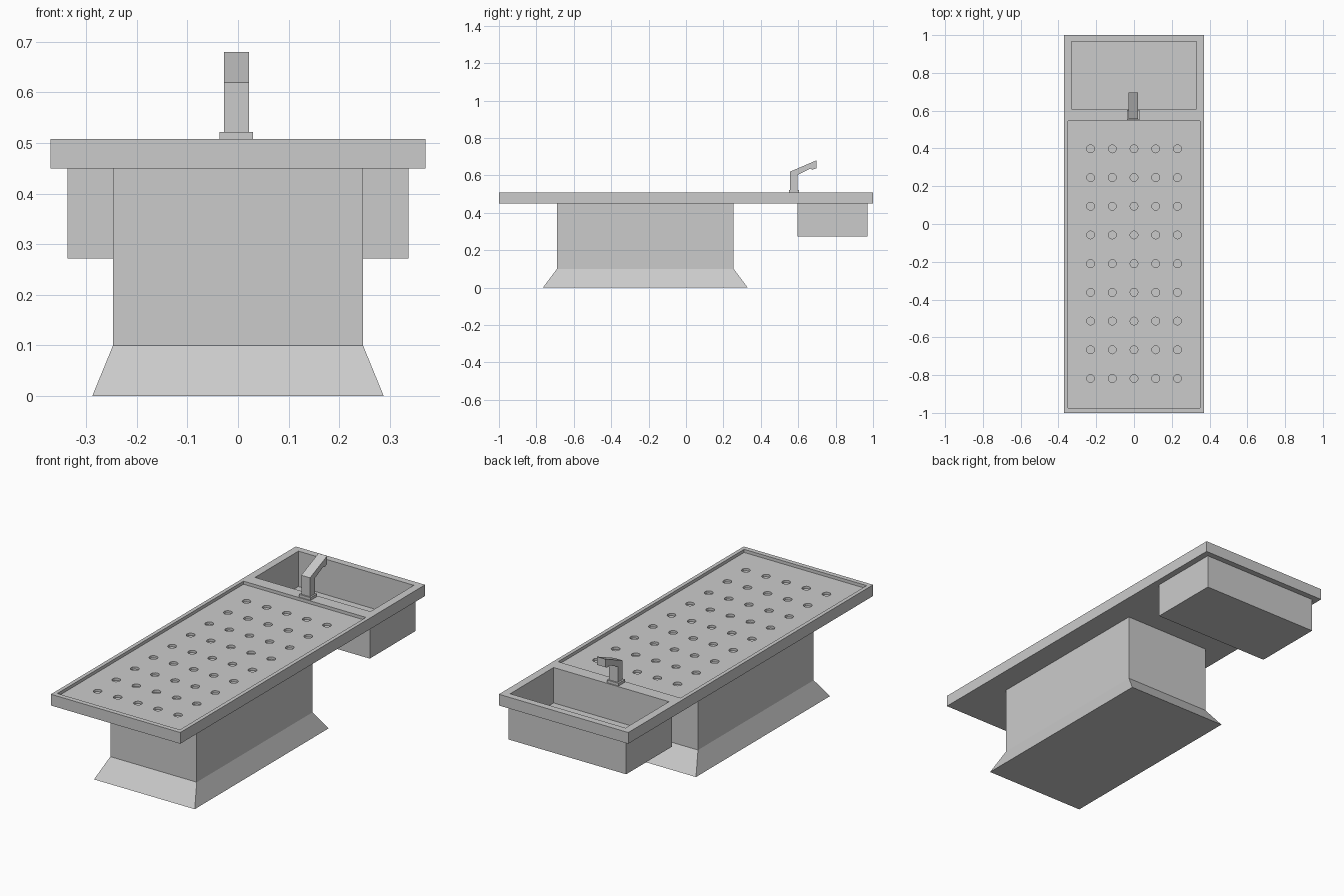
import bpy
import bmesh

cube = bpy.data.objects.get("Cube")
if cube:
    bpy.data.objects.remove(cube, do_unlink=True)

steel = bpy.data.materials.new("grey steel")
steel.use_nodes = True
GREY = (0.6, 0.6, 0.6, 1)
steel.diffuse_color = GREY
steel.node_tree.nodes["Principled BSDF"].inputs["Base Color"].default_value = GREY


def finish(name, bm):
    bmesh.ops.recalc_face_normals(bm, faces=bm.faces)
    mesh = bpy.data.meshes.new(name)
    bm.to_mesh(mesh)
    bm.free()
    mesh.materials.append(steel)
    obj = bpy.data.objects.new(name, mesh)
    bpy.context.collection.objects.link(obj)
    return obj


def box(name, x, y, z, flare_x=0, flare_y=0):
    """Box from (min, max) ranges; the flare widens its bottom."""
    bm = bmesh.new()
    bmesh.ops.create_cube(bm, size=1)
    for v in bm.verts:
        sx, sy = (1 if c > 0 else -1 for c in v.co.xy)
        low = v.co.z < 0
        v.co.x = x[sx > 0] + sx * flare_x * low
        v.co.y = y[sy > 0] + sy * flare_y * low
        v.co.z = z[not low]
    return finish(name, bm)


def carve(obj, cutter):
    """Cut one shape out of another, then discard the cutter."""
    cutter.hide_render = True
    mod = obj.modifiers.new("cut", "BOOLEAN")
    mod.operation = "DIFFERENCE"
    mod.solver = "EXACT"
    mod.object = cutter
    bpy.context.view_layer.objects.active = obj
    bpy.ops.object.modifier_apply(modifier=mod.name)
    bpy.data.objects.remove(cutter, do_unlink=True)


TOP, UNDER, TRAY = 0.508, 0.45, 0.492

# Pedestal with a flared foot
box("pedestal", (-0.247, 0.247), (-0.69, 0.255), (0.1, UNDER))
box("flared_foot", (-0.247, 0.247), (-0.69, 0.255), (0, 0.1), 0.041, 0.075)

# Table top with a shallow tray
table = box("table_top", (-0.37, 0.37), (-1, 1), (UNDER, TOP))
carve(table, box("tray_cutter", (-0.35, 0.35), (-0.975, 0.545), (TRAY, 0.6)))

# Sink basin hanging below the table, open at the top
sink = box("sink_basin", (-0.337, 0.337), (0.595, 0.97), (0.272, UNDER))
for part in (table, sink):
    carve(part, box("sink_cutter", (-0.33, 0.33), (0.61, 0.965), (0.325, 0.6)))

# Rows of round drain dimples in the tray
bm = bmesh.new()
for row in range(9):
    for col in range(5):
        made = bmesh.ops.create_cone(bm, cap_ends=True, segments=12,
                                     radius1=0.021, radius2=0.021, depth=0.024)
        bmesh.ops.translate(bm, verts=made["verts"],
                            vec=((col - 2) * 0.115, -0.21 + (row - 4) * 0.152, TRAY))
carve(table, finish("dimple_cutter", bm))

# Tap: base plate and a bent spout extruded from its side profile
box("tap_base", (-0.037, 0.03), (0.55, 0.604), (TOP, 0.522))
profile = [(0.557, 0.522), (0.597, 0.522), (0.597, 0.603), (0.665, 0.636),
           (0.675, 0.63), (0.697, 0.638), (0.697, 0.68), (0.557, 0.62)]
bm = bmesh.new()
side = bm.faces.new([bm.verts.new((-0.028, y, z)) for y, z in profile])
made = bmesh.ops.extrude_face_region(bm, geom=[side], use_keep_orig=True)
bmesh.ops.translate(bm, vec=(0.05, 0, 0),
                    verts=[g for g in made["geom"] if isinstance(g, bmesh.types.BMVert)])
finish("tap_spout", bm)
